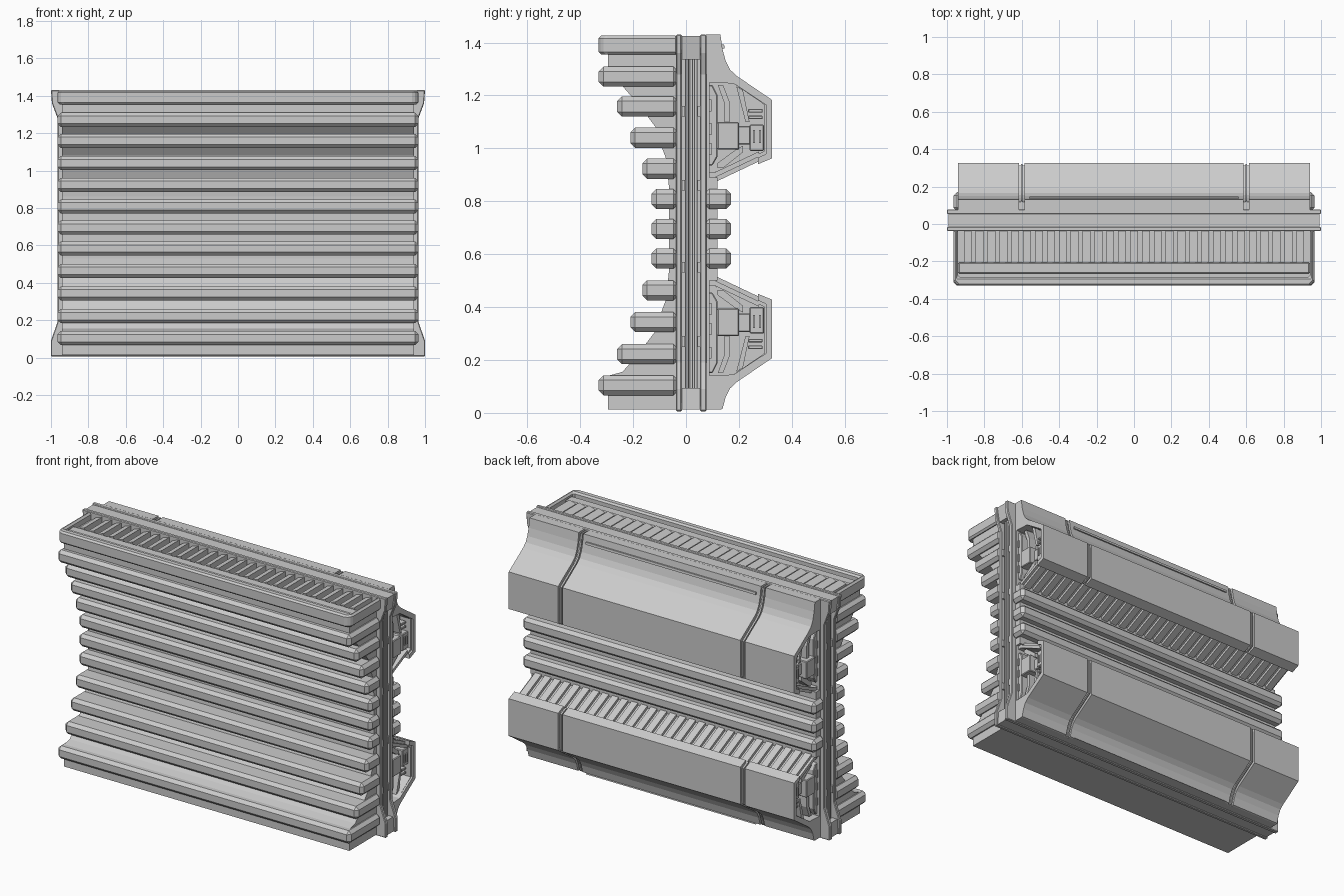
import bpy, bmesh
from mathutils import Vector

ZM = 0.695          # mirror height of the slats and hoods
BOTTOM = 0.006


def finish(name, bm, bevel=0.0):
    bmesh.ops.recalc_face_normals(bm, faces=bm.faces)
    me = bpy.data.meshes.new(name)
    bm.to_mesh(me)
    bm.free()
    ob = bpy.data.objects.new(name, me)
    bpy.context.collection.objects.link(ob)
    if bevel:
        m = ob.modifiers.new("bevel", 'BEVEL')
        m.width, m.segments = bevel, 1
    return ob


def add_prism(bm, pts, a, b, axis='x'):
    """Extrude a profile, (y,z) along x or (x,z) along y."""
    at = (lambda p, t: (t, p[0], p[1])) if axis == 'x' else (lambda p, t: (p[0], t, p[1]))
    face = bm.faces.new([bm.verts.new(at(p, a)) for p in pts])
    ext = bmesh.ops.extrude_face_region(bm, geom=[face])
    d = Vector((b - a, 0, 0)) if axis == 'x' else Vector((0, b - a, 0))
    bmesh.ops.translate(bm, vec=d, verts=[v for v in ext['geom'] if isinstance(v, bmesh.types.BMVert)])


def add_box(bm, x0, x1, y0, y1, z0, z1):
    add_prism(bm, [(y0, z0), (y1, z0), (y1, z1), (y0, z1)], x0, x1)


def prism(name, pts, a, b, axis='x', bevel=0.0):
    bm = bmesh.new()
    add_prism(bm, pts, a, b, axis)
    return finish(name, bm, bevel)


def boxes(name, items, bevel=0.0):
    bm = bmesh.new()
    for it in items:
        add_box(bm, *it)
    return finish(name, bm, bevel)


def flip(pts, lower):
    return [(y, max(BOTTOM + 0.006, 2 * ZM - z)) for y, z in pts] if lower else pts


# Frame: two flared flanges, a recessed web between them, end caps and side rods
half = [(1, BOTTOM), (1, 0.09), (0.965, 0.19), (0.965, 1.28), (0.995, 1.36), (1, 1.43)]
outline = half + [(-x, z) for x, z in reversed(half)]
prism("frame_front_flange", outline, -0.038, -0.016, 'y', 0.004)
prism("frame_rear_flange", outline, 0.053, 0.078, 'y', 0.004)
boxes("frame_web", [(-0.925, 0.925, -0.02, 0.06, 0.012, 1.42)])
prism("frame_top_cap", [(-0.978, 1.335), (0.978, 1.335), (0.993, 1.424), (-0.993, 1.424)], -0.02, 0.06, 'y')
prism("frame_bottom_cap", [(-0.99, 0.012), (0.99, 0.012), (0.985, 0.095), (-0.985, 0.095)], -0.02, 0.06, 'y')
for s in (-1, 1):
    boxes("frame_side_rods", [(s * 0.92, s * 0.955, y, y + 0.014, 0.09, 1.34) for y in (-0.003, 0.013, 0.03)], 0.003)
    boxes("frame_clips", [(s * 0.92, s * 0.962, y, y + 0.012, z, z + 0.04)
                          for z in (0.25, 0.53, 0.84, 1.12) for y in (-0.016, 0.043)])

# Front core: stepped, concave body behind the slats
upper = [(-0.295, 1.385), (-0.295, 1.25), (-0.24, 1.235), (-0.205, 1.195), (-0.145, 1.12),
         (-0.115, 1.08), (-0.09, 1.0), (-0.075, 0.96), (-0.065, 0.86)]
lower = [(y, 2 * ZM - z) for y, z in reversed(upper[1:])]
prism("front_core", [(-0.03, 1.385)] + upper + lower + [(-0.295, 0.013), (-0.03, 0.013)], -0.94, 0.94)

# Front slats, bowed in towards the middle
slats = [(1.271, 0.33), (1.158, 0.26), (1.04, 0.21), (0.923, 0.165), (0.808, 0.13), (0.695, 0.13),
         (0.583, 0.13), (0.463, 0.165), (0.343, 0.21), (0.222, 0.26), (0.104, 0.33)]
for z, y in slats:
    boxes("front_slat", [(-0.965, 0.965, -y, -0.03, z - 0.038, z + 0.038)], 0.018)

# Top slat: a rim around the recessed vent
rim = [(-0.965, -0.03), (-0.965, -0.305), (-0.94, -0.33), (0.94, -0.33), (0.965, -0.305), (0.965, -0.03),
       (0.94, -0.03), (0.94, -0.285), (-0.94, -0.285), (-0.94, -0.03)]
bm = bmesh.new()
f = bm.faces.new([bm.verts.new((x, y, 1.354)) for x, y in rim])
ext = bmesh.ops.extrude_face_region(bm, geom=[f])
bmesh.ops.translate(bm, vec=(0, 0, 0.072), verts=[v for v in ext['geom'] if isinstance(v, bmesh.types.BMVert)])
finish("top_slat_rim", bm, 0.01)
boxes("top_vent_ledge", [(-0.94, 0.94, -0.265, -0.205, 1.38, 1.41)], 0.006)

# Vent ribs: tilted louvres in the top recess
N, PITCH = 29, 0.0635
bm = bmesh.new()
for i in range(N):
    x = (i - (N - 1) / 2) * PITCH
    add_prism(bm, [(x - 0.021, 1.38), (x + 0.021, 1.38), (x + 0.021, 1.418), (x - 0.021, 1.404)], -0.205, -0.035, 'y')
finish("top_vent_ribs", bm)

# Rear core and the three slats between the hoods
boxes("rear_core", [(-0.94, 0.94, 0.06, 0.12, 0.5, 0.89)])
boxes("rear_backplate", [(-0.94, 0.94, 0.06, 0.088, 0.02, 1.41)])
for z in (0.808, 0.695, 0.583):
    boxes("rear_slat", [(-0.965, 0.965, 0.07, 0.17, z - 0.038, z + 0.038)], 0.018)


def hood_profile(d):
    """Hood shell cross-section with its outside pulled in by d."""
    return [(0.075, 1.43 - d), (0.13 - d, 1.43 - d), (0.138 - d, 1.375), (0.15 - d, 1.33), (0.166 - d, 1.298 - d / 2),
            (0.19 - d, 1.275 - d), (0.325 - d, 1.183 - d), (0.325 - d, 0.962 + d), (0.272, 0.94 + d),
            (0.272, 0.965 + d), (0.302 - d / 2, 0.978 + d), (0.302 - d / 2, 1.165), (0.18, 1.245), (0.075, 1.25)]


for low in (False, True):
    n = "lower" if low else "upper"
    # Hood shell in three panels over a recessed liner, with a rib in each seam
    for a, b in ((-0.94, -0.615), (-0.585, 0.585), (0.615, 0.94)):
        prism(n + "_hood_panel", flip(hood_profile(0), low), a, b)
    prism(n + "_hood_liner", flip(hood_profile(0.012), low), -0.93, 0.93)
    for s in (-1, 1):
        prism(n + "_hood_seam_rib", flip(hood_profile(0.004), low), s * 0.595, s * 0.605)
    # Ledge across the centre panel
    prism(n + "_hood_ledge", flip([(0.125, 1.378), (0.146, 1.378), (0.144, 1.392), (0.125, 1.392)], low), -0.56, 0.56)

    # Sloping louvred vent under the hood
    prism(n + "_vent_plate", flip([(0.275, 0.968), (0.11, 0.890), (0.08, 0.890), (0.08, 0.91),
                                   (0.11, 0.91), (0.275, 0.988)], low), -0.925, 0.925)
    bm = bmesh.new()
    for i in range(N):
        x = (i - (N - 1) / 2) * PITCH
        add_prism(bm, flip([(0.278, 0.97), (0.278, 0.952), (0.118, 0.876), (0.112, 0.892)], low), x - 0.021, x + 0.021)
    finish(n + "_vent_ribs", bm)

    # Mechanism visible in the open hood ends
    for s in (-1, 1):
        prism(n + "_end_bulkhead", flip([(0.08, 0.9), (0.31, 0.985), (0.31, 1.165), (0.18, 1.25), (0.08, 1.25)], low),
              s * 0.84, s * 0.86)
        prism(n + "_end_plate", flip([(0.075, 0.935), (0.1, 0.935), (0.12, 0.97), (0.12, 1.2), (0.1, 1.24),
                                      (0.075, 1.24)], low), s * 0.85, s * 0.925, bevel=0.004)

        def part(label, y0, y1, z0, z1, x, bev=0.004):
            p = flip([(y0, z0), (y1, z0), (y1, z1), (y0, z1)], low)
            prism(n + label, p, s * 0.85, s * x, bevel=bev)
        part("_end_motor", 0.118, 0.2, 0.995, 1.1, 0.935)
        part("_end_axle", 0.19, 0.245, 1.015, 1.085, 0.9)
        part("_end_terminal_block", 0.24, 0.295, 0.99, 1.09, 0.915)
        for y in (0.253, 0.275):
            part("_terminal_pin", y, y + 0.008, 1.02, 1.07, 0.921, 0)
        for z in (1.11, 1.135):
            part("_end_cable", 0.235, 0.29, z, z + 0.014, 0.905, 0.003)
        for z in (0.975, 1.05, 1.14):
            part("_end_plate_slot", 0.088, 0.097, z, z + 0.045, 0.931, 0)
        # Bent braces
        for brace in ([(0.12, 1.24), (0.145, 1.17), (0.145, 1.1), (0.165, 1.1), (0.165, 1.175), (0.14, 1.24)],
                      [(0.12, 0.925), (0.14, 0.925), (0.215, 0.985), (0.215, 1.01), (0.195, 1.0), (0.12, 0.945)],
                      [(0.19, 1.235), (0.225, 1.1), (0.24, 1.1), (0.215, 1.22)]):
            prism(n + "_end_brace", flip(brace, low), s * 0.85, s * 0.91)
